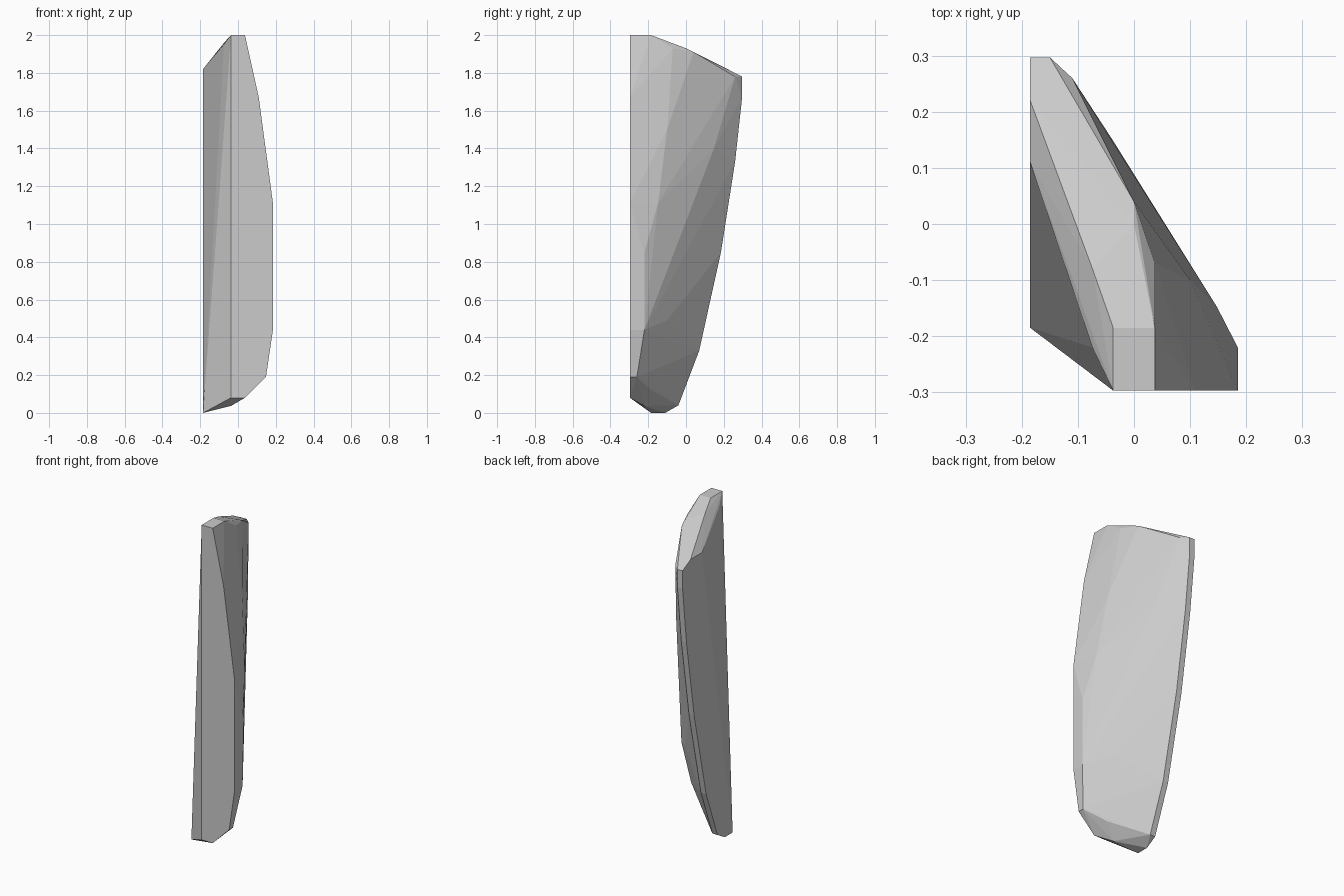
import bpy, bmesh

L, F, R = -0.185, -0.297, 0.185   # left side, front and right limits
pts = []

# flat front face: (x, z) outline
for x, z in [(-0.037, 0.08), (0.037, 0.08), (0.148, 0.19), (R, 0.44),
             (R, 1.11), (0.11, 1.67), (0.037, 2.0), (-0.037, 2.0)]:
    pts.append((x, F, z))

# narrow back edge strip: (y, z) profile
for y, z in [(-0.04, 0.04), (0.07, 0.33), (0.185, 0.85), (0.26, 1.33),
             (0.297, 1.67), (0.297, 1.78)]:
    pts += [(L, y, z), (-0.15, y, z)]

# left side: foot and upper corner
for y, z in [(-0.185, 0), (-0.11, 0), (0.11, 1.82), (0.22, 1.82)]:
    pts.append((L, y, z))

# sloping top rim
pts += [(-0.037, -0.185, 2.0), (0.037, -0.185, 2.0), (-0.074, -0.08, 1.96),
        (-0.074, -0.22, 1.95), (0, 0.0, 1.93), (0, 0.04, 1.91),
        (0.037, -0.07, 1.93), (-0.11, 0.26, 1.78)]

# slanted right flank and bevelled base
pts += [(R, -0.22, 0.44), (R, -0.22, 0.85), (0.148, -0.148, 1.11),
        (0.1, -0.1, 1.5), (-0.037, 0.148, 1.4), (0.074, -0.1, 0.49),
        (0.148, -0.26, 0.19), (0.037, -0.185, 0.12), (-0.037, -0.22, 0.037)]

# faceted blade made as the convex shell of its outlines
bm = bmesh.new()
for p in pts:
    bm.verts.new(p)
res = bmesh.ops.convex_hull(bm, input=bm.verts[:])
loose = [v for v in bm.verts if not v.link_faces]
bmesh.ops.delete(bm, geom=loose, context='VERTS')
bmesh.ops.dissolve_limit(bm, angle_limit=0.01, verts=bm.verts[:], edges=bm.edges[:])
bmesh.ops.recalc_face_normals(bm, faces=bm.faces[:])

mesh = bpy.data.meshes.new("stone_shard")
bm.to_mesh(mesh)
bm.free()
bpy.context.collection.objects.link(bpy.data.objects.new("stone_shard", mesh))
